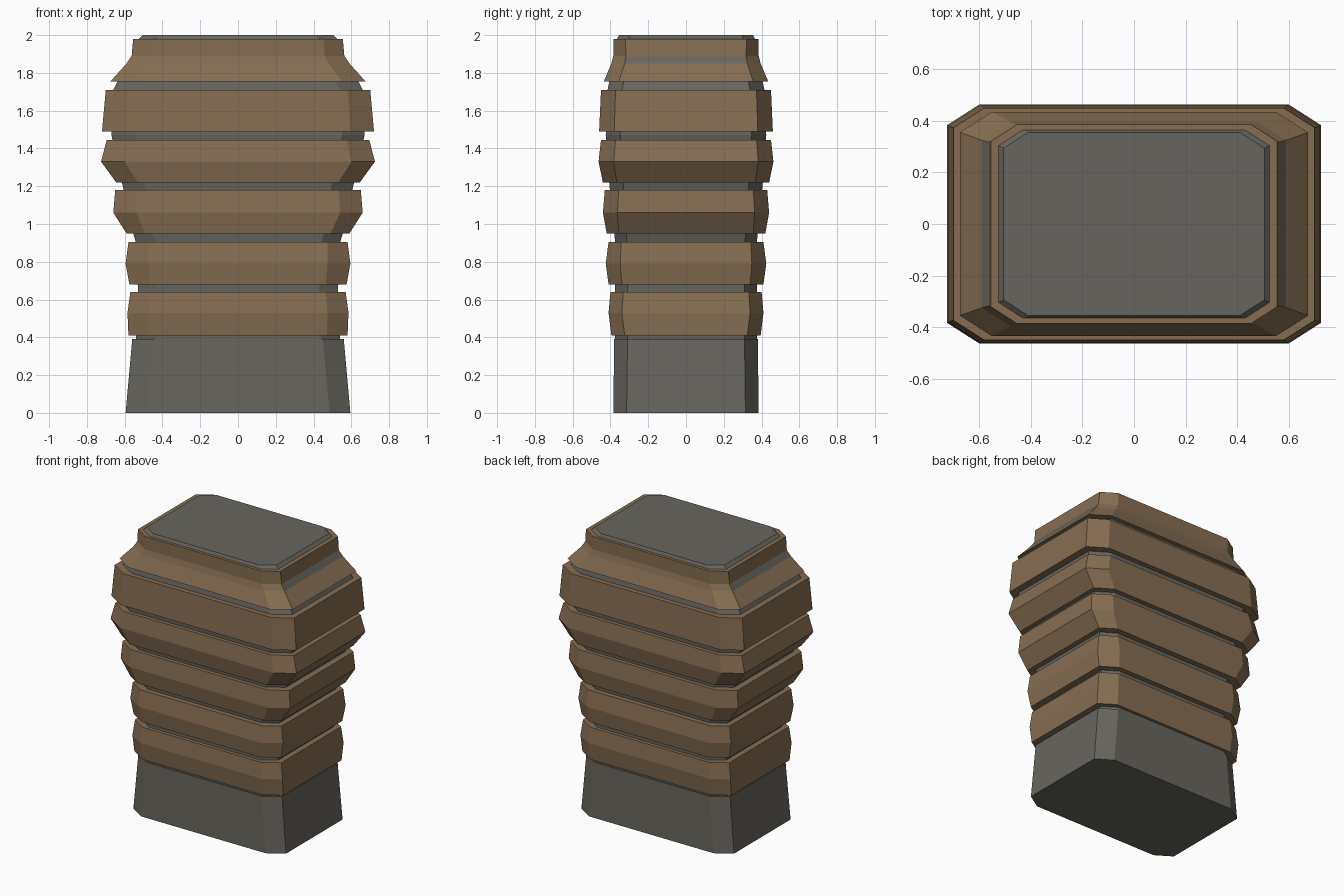
import bpy, bmesh

if "Cube" in bpy.data.objects:
    bpy.data.objects.remove(bpy.data.objects["Cube"])


def material(name, color):
    m = bpy.data.materials.new(name)
    m.diffuse_color = (*color, 1)
    m.use_nodes = True
    m.node_tree.nodes["Principled BSDF"].inputs["Base Color"].default_value = m.diffuse_color
    return m


GREY = material("core grey", (0.135, 0.13, 0.11))
BROWN = material("wrap brown", (0.24, 0.155, 0.085))


def loop(bm, z, x, y, c):
    """Chamfered rectangle: half sizes x, y and chamfer length c along x."""
    d = c * 0.64
    pts = [(x, -y + d), (x, y - d), (x - c, y), (-x + c, y),
           (-x, y - d), (-x, -y + d), (-x + c, -y), (x - c, -y)]
    return [bm.verts.new((px, py, z)) for px, py in pts]


def loft(name, rows, mats, caps=True, grey_row=None):
    bm = bmesh.new()
    loops = [loop(bm, *r) for r in rows]
    for i, (a, b) in enumerate(zip(loops, loops[1:])):
        for j in range(8):
            k = (j + 1) % 8
            f = bm.faces.new((a[j], a[k], b[k], b[j]))
            if i == grey_row and j in (0, 4):
                f.material_index = 1
    if caps:
        bm.faces.new(loops[0][::-1])
        bm.faces.new(loops[-1])
    me = bpy.data.meshes.new(name)
    bm.to_mesh(me)
    bm.free()
    for m in mats:
        me.materials.append(m)
    ob = bpy.data.objects.new(name, me)
    bpy.context.collection.objects.link(ob)
    return ob


# Plain block at the bottom
loft("base_block", [(0, .595, .385, .11), (.39, .56, .38, .11)], [GREY])

# Inner core, seen in the grooves and on top
loft("inner_core", [
    (.30, .53, .37, .10), (.40, .54, .375, .10), (.66, .53, .375, .10),
    (.90, .54, .375, .10), (.95, .555, .38, .10), (1.20, .61, .405, .115),
    (1.47, .67, .425, .12), (1.71, .66, .415, .12), (1.76, .635, .405, .12),
    (1.84, .56, .37, .105), (1.98, .525, .365, .095), (2.0, .505, .355, .095),
], [GREY])

# Wrapped bands, each a lip that runs back into the core
bands = [
    [(.41, .58, .395, .11), (.53, .585, .41, .11), (.64, .57, .40, .105)],
    [(.68, .575, .41, .11), (.79, .595, .425, .12), (.905, .58, .41, .105)],
    [(.95, .59, .42, .10), (1.06, .66, .44, .12), (1.18, .65, .43, .115)],
    [(1.22, .645, .44, .115), (1.33, .725, .463, .125), (1.445, .695, .45, .12)],
    [(1.49, .72, .46, .125), (1.71, .70, .45, .12)],
    [(1.755, .675, .435, .125), (1.85, .59, .395, .11),
     (1.89, .563, .385, .105), (1.98, .555, .385, .10)],
]
for n, rows in enumerate(bands, 1):
    def tuck(r):
        return (r[0], r[1] - .08, r[2] - .07, r[3])
    full = [tuck(rows[0])] + rows + [tuck(rows[-1])]
    # The top band has a grey strip on its two short sides
    loft(f"wrap_band_{n}", full, [BROWN, GREY], caps=False,
         grey_row=2 if n == 6 else None)
